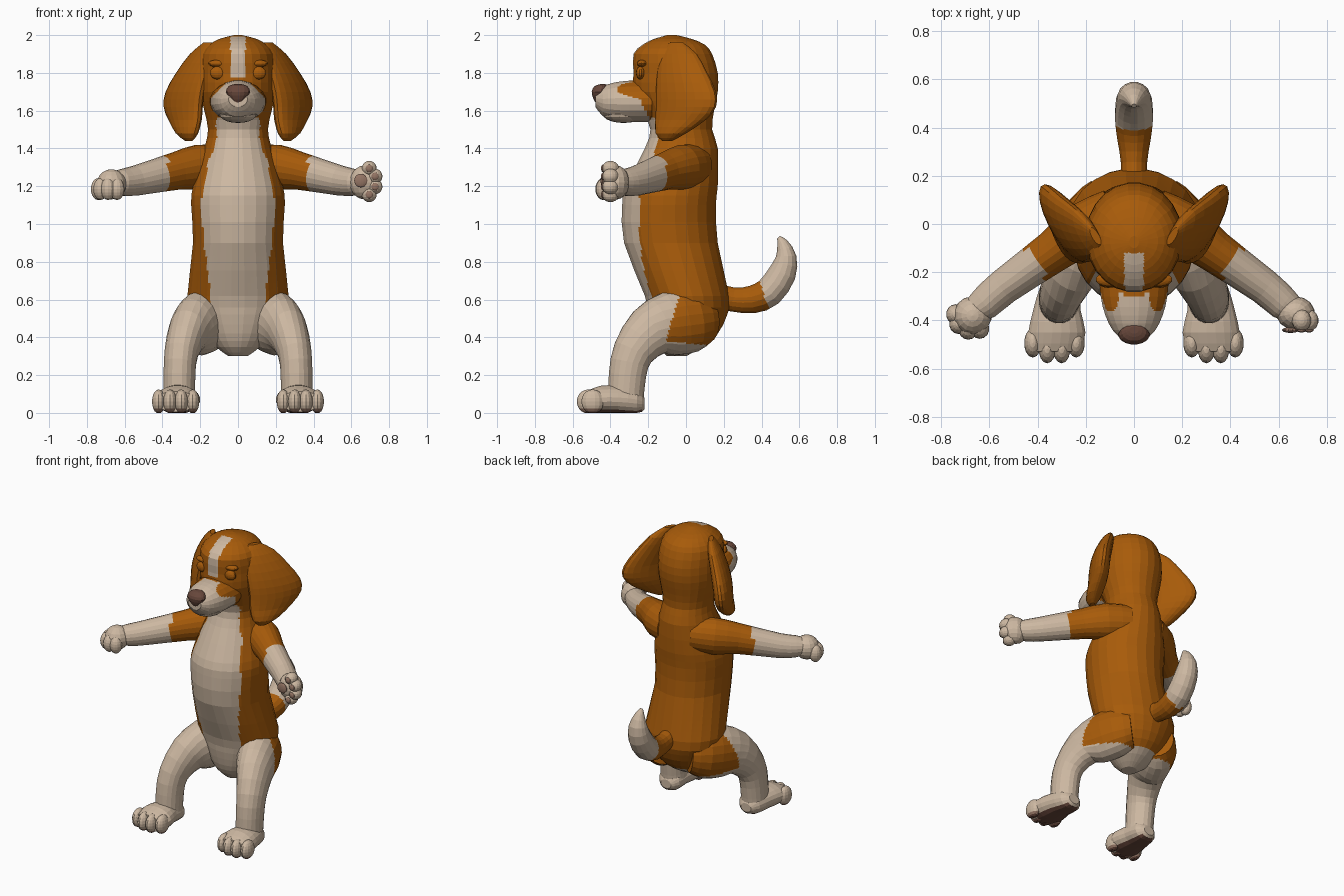
import bpy, bmesh, math
from mathutils import Vector

cube = bpy.data.objects.get("Cube")
if cube:
    bpy.data.objects.remove(cube, do_unlink=True)


def material(name, rgb):
    mat = bpy.data.materials.new(name)
    mat.use_nodes = True
    mat.diffuse_color = (*rgb, 1)
    mat.node_tree.nodes["Principled BSDF"].inputs["Base Color"].default_value = (*rgb, 1)
    return mat


MATERIALS = [material("orange_fur", (.39, .105, .003)),
             material("cream_fur", (.61, .48, .36)),
             material("nose_brown", (.14, .065, .045)),
             material("pad_brown", (.3, .18, .13))]
ORANGE, CREAM, NOSE, PAD = range(len(MATERIALS))
ACROSS, FORWARD, UPWARD = Vector((1, 0, 0)), Vector((0, -1, 0)), Vector((0, 0, 1))


def finish(name, bm, rule, mirror):
    """Mirror if asked, colour each face by its rule and link the object."""
    for vert in bm.verts:
        vert.co.x *= mirror
    bm.normal_update()
    bmesh.ops.recalc_face_normals(bm, faces=bm.faces)
    for face in bm.faces:
        face.material_index = rule(face.calc_center_median()) if callable(rule) else rule
    mesh = bpy.data.meshes.new(name)
    bm.to_mesh(mesh)
    bm.free()
    for mat in MATERIALS:
        mesh.materials.append(mat)
    bpy.context.collection.objects.link(bpy.data.objects.new(name, mesh))


def spline(before, start, end, after, t):
    """Catmull-Rom value between start and end."""
    slope_in, slope_out = (end - before) / 2, (after - start) / 2
    ease = t * t * (3 - 2 * t)
    return (start + (end - start) * ease + slope_in * t * (1 - t) ** 2
            - slope_out * t * t * (1 - t))


def smooth_path(stations, steps=2):
    """Fill in rings between the (x, y, z, a, b) stations."""
    path = []
    last = len(stations) - 1
    for i in range(last):
        near = [stations[min(max(i + k, 0), last)] for k in (-1, 0, 1, 2)]
        for step in range(steps):
            path.append([spline(*values, step / steps) for values in zip(*near)])
    return path + [stations[-1]]


def tube(name, stations, rule, mirror=1, sides=20, side=ACROSS, axis=None, fine=0):
    """Loft elliptical rings along a path; a is the radius along side, b across it."""
    bm = bmesh.new()
    path = smooth_path(stations)
    rings = []
    for i, (x, y, z, a, b) in enumerate(path):
        ahead, behind = path[min(i + 1, len(path) - 1)], path[max(i - 1, 0)]
        along = axis or (Vector(ahead[:3]) - Vector(behind[:3])).normalized()
        right = (side - along * side.dot(along)).normalized()
        over = along.cross(right)
        ring = []
        for k in range(sides):
            turn = math.tau * (k + .5) / sides
            point = Vector((x, y, z)) + right * a * math.cos(turn) + over * b * math.sin(turn)
            point.z = max(point.z, 0)
            ring.append(bm.verts.new(point))
        rings.append(ring)
    for ring, following in zip(rings, rings[1:]):
        for k in range(sides):
            j = (k + 1) % sides
            bm.faces.new((ring[k], ring[j], following[j], following[k]))
    if fine:  # finer faces for a crisp coat border
        bmesh.ops.subdivide_edges(bm, edges=bm.edges[:], cuts=fine, use_grid_fill=True)
    bmesh.ops.holes_fill(bm, edges=[e for e in bm.edges if e.is_boundary], sides=0)
    finish(name, bm, rule, mirror)


def ball(name, centre, radii, rule, mirror=1):
    bm = bmesh.new()
    bmesh.ops.create_uvsphere(bm, u_segments=14, v_segments=10, radius=1)
    for vert in bm.verts:
        vert.co = Vector([c + r * p for c, r, p in zip(centre, radii, vert.co)])
        vert.co.z = max(vert.co.z, 0)
    finish(name, bm, rule, mirror)


# Coat rules: where each part turns from orange to cream
def head_coat(p):
    drop = 1.77 - p.z
    edge = -.3 + drop / 2 if drop > 0 else -.12
    blaze = abs(p.x) < .04 + max(0, drop)
    return CREAM if blaze and p.y < edge else ORANGE


def body_coat(p):
    if p.z > 1.56:
        return head_coat(p)
    rise = p.z - 1.1
    edge = -.22 + abs(rise) * .2
    width = .2 - abs(rise) * (.19 if rise > 0 else .11)
    chest = p.y < max(edge, -.22) and abs(p.x) < width
    return CREAM if chest or p.z < .38 else ORANGE


def leg_coat(p):
    haunch = p.y > -.03 - (.64 - p.z) * .3
    return ORANGE if haunch and p.z > .37 - p.y * .1 else CREAM


def arm_coat(p):
    return ORANGE if abs(p.x) - p.y * .7 < .52 else CREAM


def tail_coat(p):
    return ORANGE if p.y + (p.z - .6) * .3 < .42 else CREAM


def foot_coat(p):
    return NOSE if p.z < .012 else CREAM


def toe_coat(p):
    return PAD if .012 < p.z < .03 else foot_coat(p)


# Torso, neck and skull as one loft: height, front, back, half width
profile = [(.3, -.1, 0, .05), (.35, -.15, .09, .12), (.42, -.18, .17, .18),
           (.52, -.2, .22, .24), (.62, -.22, .23, .27), (.9, -.33, .17, .24),
           (1.1, -.34, .16, .25), (1.2, -.32, .17, .24), (1.4, -.22, .17, .18),
           (1.5, -.19, .14, .16), (1.6, -.23, .15, .18), (1.7, -.28, .17, .2),
           (1.8, -.28, .17, .2), (1.9, -.28, .14, .19), (1.95, -.23, .1, .15),
           (1.98, -.17, .03, .1), (2, -.1, -.05, .02)]
tube("body_and_head", [(0, (front + back) / 2, height, width, (back - front) / 2)
                       for height, front, back, width in profile],
     body_coat, sides=24, axis=UPWARD, fine=3)

# Muzzle, chin and nose
tube("muzzle", [(0, -.18, 1.65, .15, .11), (0, -.3, 1.65, .14, .11), (0, -.38, 1.65, .12, .1),
                (0, -.44, 1.65, .09, .08), (0, -.48, 1.66, .05, .04)],
     head_coat, axis=FORWARD, fine=3)
ball("chin", (0, -.33, 1.58), (.1, .11, .045), CREAM)
tube("nose", [(0, -.46, 1.63, .02, .01), (0, -.46, 1.66, .04, .03), (0, -.46, 1.7, .065, .04),
              (0, -.45, 1.73, .05, .035), (0, -.44, 1.74, .02, .015)],
     NOSE, sides=16, axis=UPWARD)

# Tail
tube("tail", [(0, .15, .62, .06, .07), (0, .25, .6, .055, .065), (0, .35, .6, .07, .075),
              (0, .44, .64, .08, .08), (0, .51, .74, .075, .075), (0, .53, .83, .06, .055),
              (0, .51, .9, .03, .03), (0, .49, .93, .01, .01)],
     tail_coat, sides=16, fine=3)

for tag, mirror in (("left", 1), ("right", -1)):
    # Ears hang as flared thick flaps
    tube(tag + "_ear", [(.16, -.05, 1.96, .04, .015), (.19, -.04, 1.9, .11, .04),
                        (.24, -.02, 1.8, .15, .055), (.28, 0, 1.7, .18, .06),
                        (.29, 0, 1.62, .18, .06), (.28, -.03, 1.55, .15, .055),
                        (.27, -.08, 1.48, .09, .045), (.26, -.1, 1.44, .03, .015)],
         ORANGE, mirror, side=Vector((.5, .87, 0)), axis=UPWARD)

    # Flush eyes under soft brows
    ball(tag + "_eye", (.105, -.24, 1.8), (.045, .025, .035), ORANGE, mirror)
    ball(tag + "_brow", (.1, -.23, 1.85), (.06, .03, .02), ORANGE, mirror)

    # Leg, foot and toes
    tube(tag + "_leg", [(.1, .1, .5, .11, .13), (.16, .03, .49, .13, .17),
                        (.21, -.09, .47, .13, .17), (.26, -.19, .43, .11, .14),
                        (.3, -.28, .32, .09, .11), (.31, -.31, .2, .085, .1),
                        (.31, -.32, .05, .085, .095)], leg_coat, mirror, fine=3)
    tube(tag + "_foot", [(.31, -.22, .05, .04, .03), (.31, -.26, .06, .08, .07),
                         (.32, -.36, .07, .1, .075), (.32, -.45, .07, .12, .075),
                         (.33, -.53, .06, .11, .055)], foot_coat, mirror, axis=FORWARD)
    for i in range(4):
        spread = (i - 1.5) * .06
        ball(f"{tag}_toe_{i + 1}", (.33 + spread, -.53 + abs(spread) * .4, .06),
             (.036, .06, .064), toe_coat, mirror)

    # Arm
    tube(tag + "_arm", [(.08, .05, 1.31, .1, .11), (.21, -.02, 1.3, .11, .12),
                        (.33, -.11, 1.28, .09, .1), (.54, -.26, 1.23, .075, .08),
                        (.62, -.33, 1.22, .07, .07), (.68, -.37, 1.22, .05, .05)],
         arm_coat, mirror, side=Vector((.57, .82, 0)), fine=3)

# The left paw is upright with its pads forward, the right paw is palm down
ball("left_palm", (.67, -.37, 1.22), (.08, .07, .09), CREAM)
ball("left_palm_pad", (.65, -.44, 1.23), (.036, .012, .036), PAD)
ball("right_palm", (-.67, -.38, 1.21), (.08, .08, .08), CREAM)
for i in range(4):
    # Fingers fan around each palm
    fan = math.radians(40 * (i - 1.5))
    x, y, z = .66 + .07 * math.cos(fan), -.4, 1.225 + .08 * math.sin(fan)
    ball(f"left_finger_{i + 1}", (x, y, z), (.04, .045, .04), CREAM)
    ball(f"left_finger_pad_{i + 1}", (x, y - .04, z), (.02, .01, .02), PAD)
    fan -= math.radians(55)
    ball(f"right_finger_{i + 1}", (-.67 - .07 * math.cos(fan), -.38 + .06 * math.sin(fan), 1.185),
         (.04, .042, .058), CREAM)
